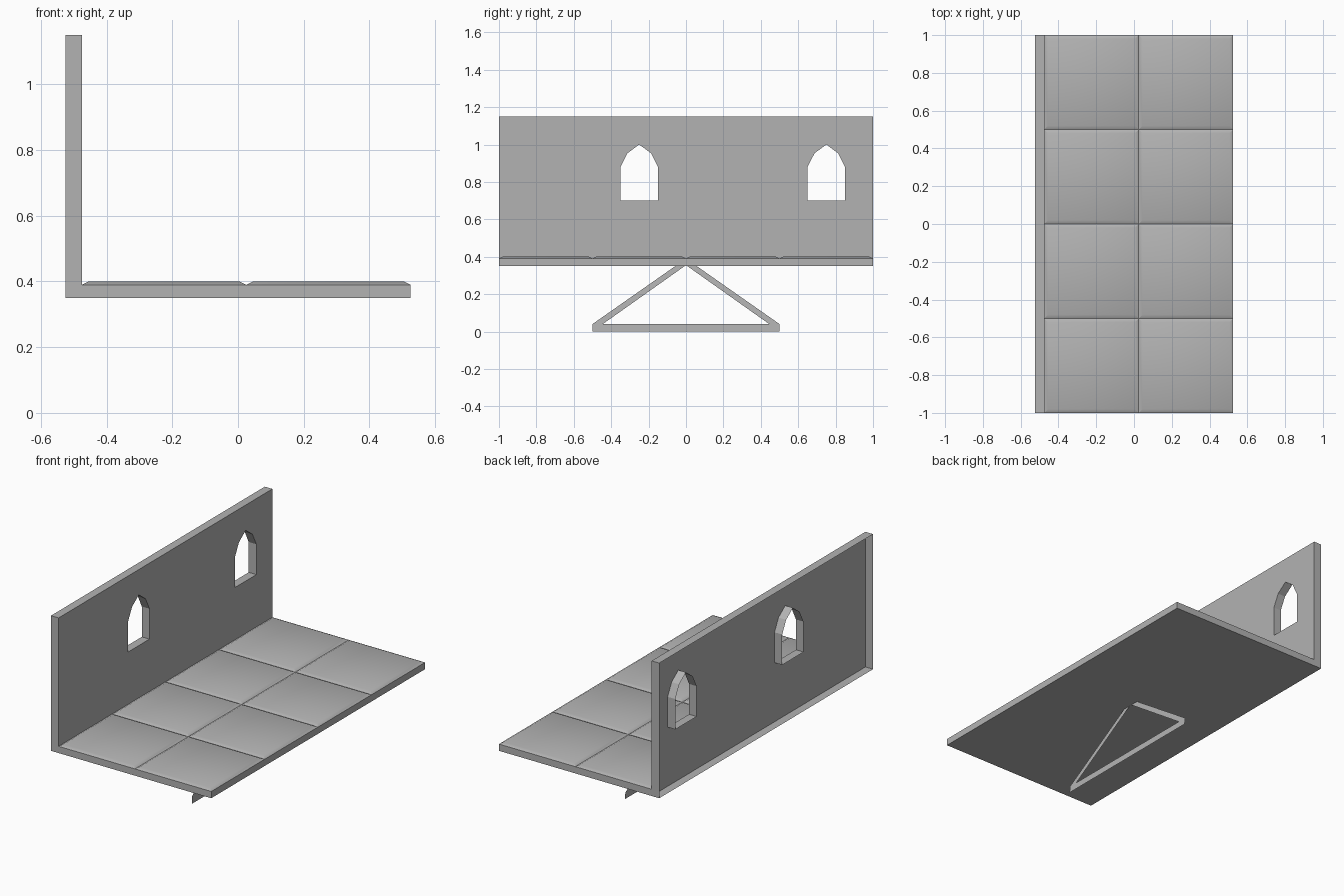
import bpy, bmesh
from mathutils import Vector

if "Cube" in bpy.data.objects:
    bpy.data.objects.remove(bpy.data.objects["Cube"])

stone = bpy.data.materials.new("grey stone")
stone.diffuse_color = (0.45, 0.45, 0.45, 1)
stone.use_nodes = True
stone.node_tree.nodes["Principled BSDF"].inputs["Base Color"].default_value = stone.diffuse_color


def finish(bm, name, smooth=False):
    me = bpy.data.meshes.new(name)
    bm.to_mesh(me)
    bm.free()
    me.materials.append(stone)
    ob = bpy.data.objects.new(name, me)
    bpy.context.collection.objects.link(ob)
    if smooth:
        bpy.ops.object.select_all(action='DESELECT')
        ob.select_set(True)
        bpy.context.view_layer.objects.active = ob
        bpy.ops.object.shade_smooth_by_angle(angle=0.52)
    return ob


def quad(bm, *pts):
    return bm.faces.new([bm.verts.new(p) for p in pts])


X_BACK, X_WALL, X_EDGE = -0.525, -0.475, 0.525
Z0, Z_GROOVE, Z_FLOOR, Z_TOP = 0.35, 0.39, 0.40, 1.15

# Wall shell: pierced inner face, rim and window reveals, open at the back
bm = bmesh.new()
outline = [(-1, Z0), (1, Z0), (1, Z_TOP), (-1, Z_TOP)]
arch = [(-0.1, 0.7), (-0.1, 0.88), (-0.063, 0.953), (0, 1.0),
        (0.063, 0.953), (0.1, 0.88), (0.1, 0.7)]
loops = [outline] + [[(y + c, z) for y, z in arch] for c in (-0.25, 0.75)]
edges, rims = [], []
for loop in loops:
    f = [bm.verts.new((X_WALL, y, z)) for y, z in loop]
    b = [bm.verts.new((X_BACK, y, z)) for y, z in loop]
    n = len(loop)
    edges += [bm.edges.new((f[i], f[(i + 1) % n])) for i in range(n)]
    rims.append((f, b))
bmesh.ops.triangle_fill(bm, use_beauty=True, edges=edges, normal=(1, 0, 0))
bm.normal_update()
for face in bm.faces:
    if face.normal.x < 0:
        face.normal_flip()
for f, b in rims:
    for i in range(len(f)):
        j = (i + 1) % len(f)
        bm.faces.new((f[i], b[i], b[j], f[j]))
finish(bm, "window_wall")

# Floor slab: underside and edges
bm = bmesh.new()
x0, x1 = X_WALL, X_EDGE
quad(bm, (x0, -1, Z0), (x0, 1, Z0), (x1, 1, Z0), (x1, -1, Z0))
quad(bm, (x0, -1, Z0), (x1, -1, Z0), (x1, -1, Z_GROOVE), (x0, -1, Z_GROOVE))
quad(bm, (x1, -1, Z0), (x1, 1, Z0), (x1, 1, Z_GROOVE), (x1, -1, Z_GROOVE))
quad(bm, (x1, 1, Z0), (x0, 1, Z0), (x0, 1, Z_GROOVE), (x1, 1, Z_GROOVE))
finish(bm, "floor_slab")

# Floor tiles with chamfered borders
bm = bmesh.new()
half, cham = 0.25, 0.02
corners = [(-1, -1), (1, -1), (1, 1), (-1, 1)]
for i in range(2):
    for j in range(4):
        cx, cy = X_WALL + half + 0.5 * i, -1 + half + 0.5 * j
        low = [Vector((cx + a * half, cy + b * half, Z_GROOVE)) for a, b in corners]
        top = [Vector((cx + a * (half - cham), cy + b * (half - cham), Z_FLOOR))
               for a, b in corners]
        quad(bm, *top)
        for k in range(4):
            m = (k + 1) % 4
            quad(bm, low[k], low[m], top[m], top[k])
bmesh.ops.remove_doubles(bm, verts=bm.verts[:], dist=1e-4)
finish(bm, "floor_tiles", smooth=True)

# Flat triangular support, leaning slightly outwards
bm = bmesh.new()


def lean(y, z):
    return (0.05 - 0.025 * z / Z0, y, z)


quad(bm, *[lean(*p) for p in [(-0.5, 0), (0.5, 0), (0.5, 0.04), (-0.5, 0.04)]])
strut = [(0.445, 0.04), (0.5, 0.04), (0.05, 0.355), (0, 0.355)]
quad(bm, *[lean(*p) for p in strut])
quad(bm, *[lean(-y, z) for y, z in reversed(strut)])
bmesh.ops.remove_doubles(bm, verts=bm.verts[:], dist=1e-4)
finish(bm, "triangle_support")
